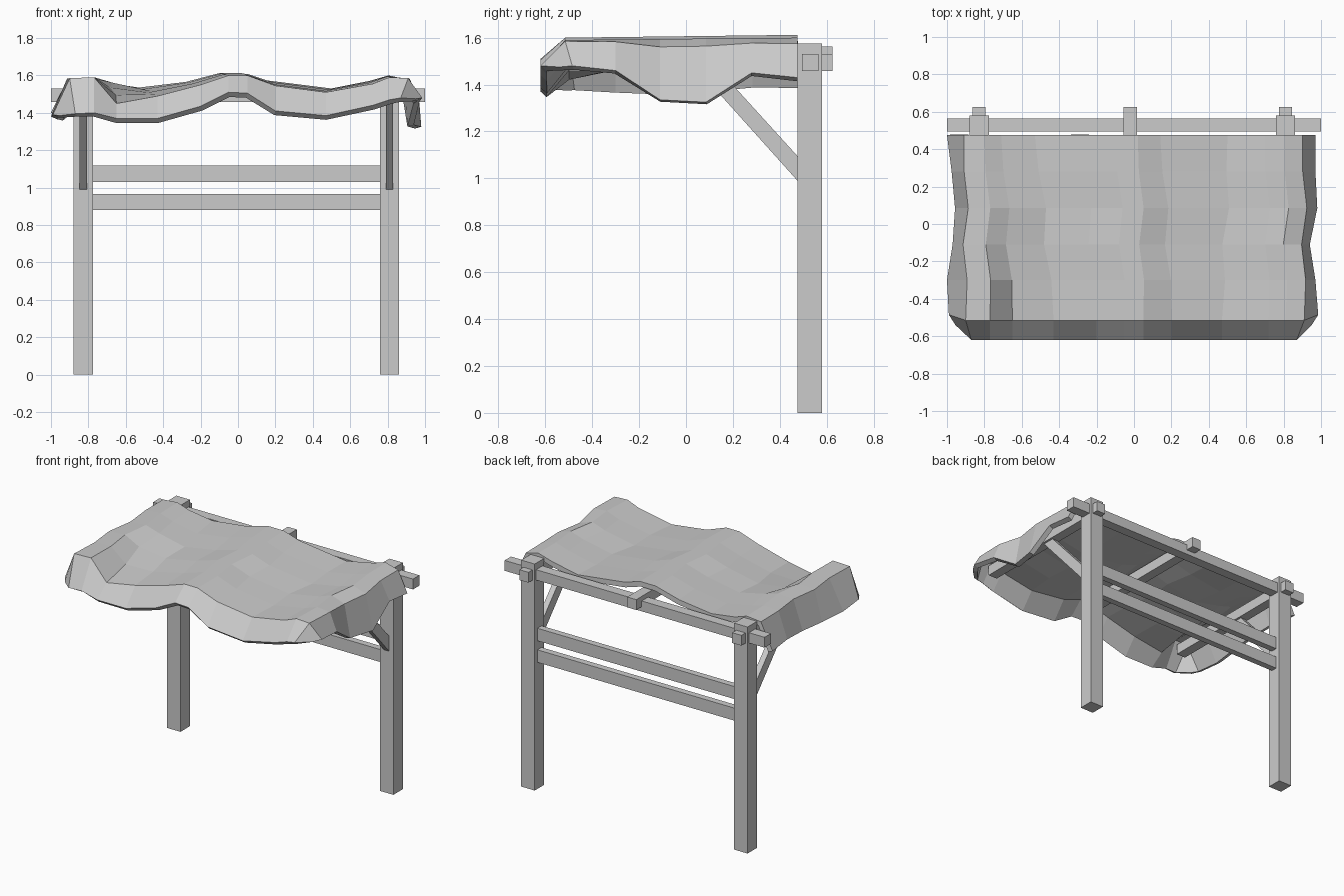
import bpy, bmesh


def mesh_object(name, verts, faces):
    me = bpy.data.meshes.new(name)
    me.from_pydata(verts, [], faces)
    bm = bmesh.new()
    bm.from_mesh(me)
    bmesh.ops.recalc_face_normals(bm, faces=bm.faces)
    bm.to_mesh(me)
    bm.free()
    ob = bpy.data.objects.new(name, me)
    bpy.context.collection.objects.link(ob)
    return ob


def prism(name, x0, x1, yz):
    """Extrude a y-z quad along x."""
    verts = [(x, y, z) for x in (x0, x1) for y, z in yz]
    faces = [(0, 1, 2, 3), (7, 6, 5, 4)]
    faces += [(i, (i + 1) % 4, (i + 1) % 4 + 4, i + 4) for i in range(4)]
    return mesh_object(name, verts, faces)


def box(name, x0, x1, y0, y1, z0, z1):
    return prism(name, x0, x1, [(y0, z0), (y1, z0), (y1, z1), (y0, z1)])


# Posts, side arms and diagonal braces
for side, x in (("left", -0.828), ("right", 0.81)):
    box(side + "_post", x - 0.052, x + 0.052, 0.476, 0.58, 0, 1.575)
    box(side + "_arm", x - 0.035, x + 0.035, -0.5, 0.625, 1.458, 1.53)
    prism(side + "_brace", x - 0.02, x + 0.02,
          [(0.48, 0.985), (0.48, 1.09), (0.13, 1.475), (0.04, 1.475)])

# Cross beam, middle arm and lower rails
box("cross_beam", -1, 1, 0.495, 0.565, 1.458, 1.53)
box("middle_arm", -0.055, 0.015, -0.5, 0.625, 1.49, 1.562)
for name, z in (("upper_rail", 1.03), ("lower_rail", 0.88)):
    box(name, -0.78, 0.765, 0.505, 0.55, z, z + 0.087)

# Canopy columns: front x, back x, hem z, front crest z, back crest z
cols = [
    (-0.90, -0.91, 1.395, 1.585, 1.58), (-0.77, -0.80, 1.40, 1.59, 1.59),
    (-0.65, -0.71, 1.37, 1.45, 1.56), (-0.43, -0.53, 1.37, 1.49, 1.535),
    (-0.20, -0.28, 1.435, 1.55, 1.565), (-0.05, -0.10, 1.51, 1.60, 1.612),
    (0.05, 0.02, 1.505, 1.60, 1.612), (0.20, 0.14, 1.41, 1.545, 1.575),
    (0.47, 0.50, 1.385, 1.51, 1.53), (0.72, 0.70, 1.44, 1.555, 1.57),
    (0.81, 0.805, 1.47, 1.59, 1.60), (0.91, 0.90, 1.48, 1.585, 1.575)]

# Canopy rows: y, ridge x shift, crest dip on the right side,
# left flap x and z, right flap x and z
rows = [
    (-0.515, 0.0, 0.0, -0.99, 1.39, 0.985, 1.48),
    (-0.30, 0.01, 0.0, -1.00, 1.38, 0.97, 1.46),
    (-0.11, -0.01, 0.02, -0.97, 1.37, 0.94, 1.335),
    (0.085, 0.02, 0.015, -0.957, 1.38, 0.98, 1.325),
    (0.28, 0.0, 0.0, -0.975, 1.40, 0.97, 1.45),
    (0.476, 0.0, 0.0, -1.00, 1.40, 0.97, 1.43)]

# Front hem first, with pulled-in corners, then one row per fold
n = len(cols) + 2
verts = [(-0.955, -0.54, 1.385)]
for i, c in enumerate(cols):
    x = max(-0.87, min(0.87, c[0]))
    verts.append((x, -0.62, c[2]))
verts.append((0.95, -0.54, 1.475))
for y, shift, dip, lx, lz, rx, rz in rows:
    t = (y + 0.515) / 0.99
    verts.append((lx, y + (0.03 if t < 0.01 else 0), lz))
    for i, (xf, xb, hem, zf, zb) in enumerate(cols):
        s = min(1, 1.9 * t) if i == 2 else t
        d = dip if i == len(cols) - 1 else 0
        verts.append((xf + (xb - xf) * t + shift, y, zf + (zb - zf) * s - d))
    verts.append((rx, y + (0.03 if t < 0.01 else 0), rz))
faces = [(r * n + c, r * n + c + 1, (r + 1) * n + c + 1, (r + 1) * n + c)
         for r in range(len(rows)) for c in range(n - 1)]
canopy = mesh_object("cloth_canopy", verts, faces)
if sum(p.normal.z for p in canopy.data.polygons) < 0:
    canopy.data.flip_normals()
thick = canopy.modifiers.new("thickness", 'SOLIDIFY')
thick.thickness = 0.035
thick.offset = -1
